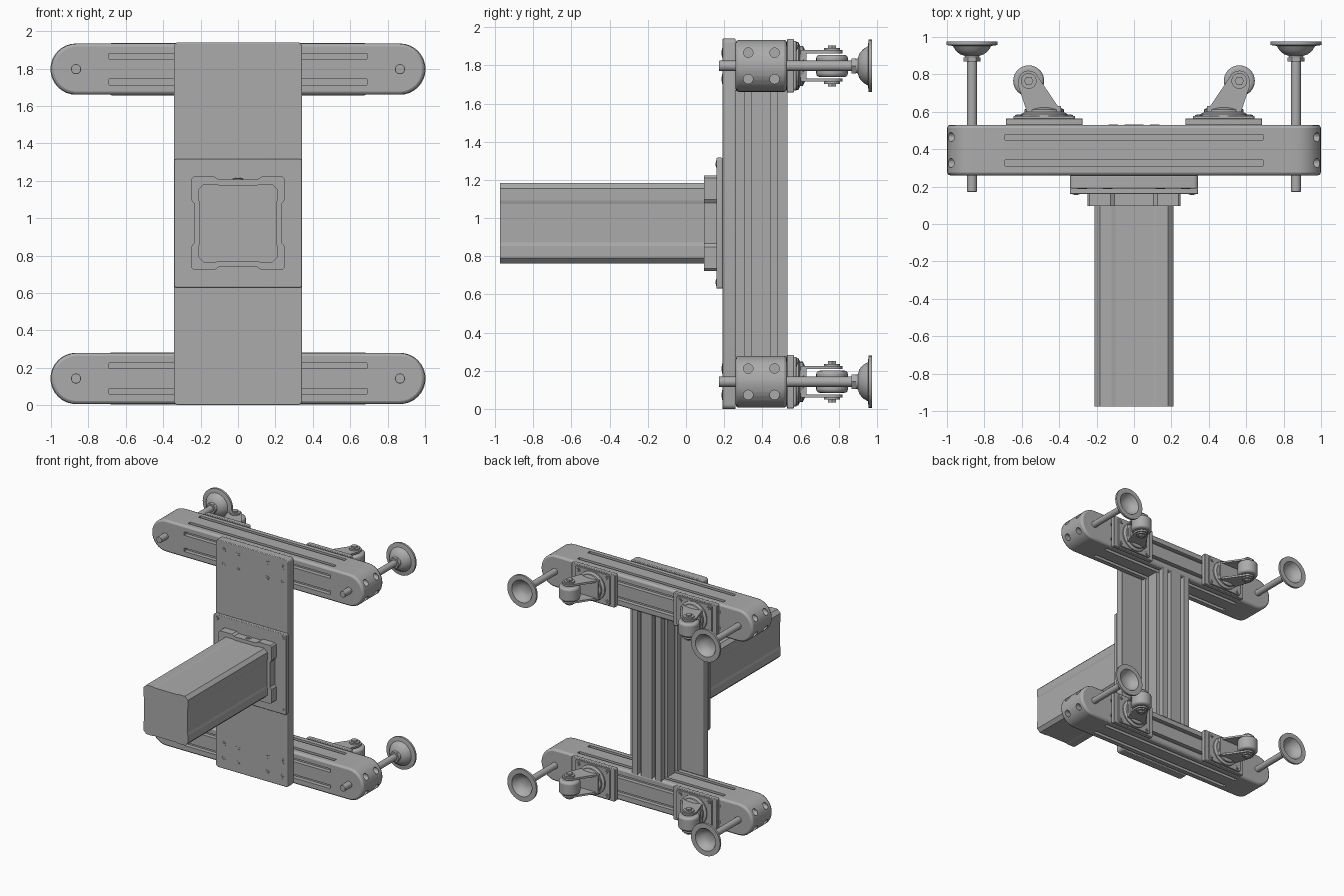
import bpy, bmesh, math
from mathutils import Vector

if "Cube" in bpy.data.objects:
    bpy.data.objects.remove(bpy.data.objects["Cube"])

grey = bpy.data.materials.new("machine grey")
grey.diffuse_color = (0.41, 0.41, 0.41, 1)
grey.use_nodes = True
grey.node_tree.nodes["Principled BSDF"].inputs["Base Color"].default_value = grey.diffuse_color

BEAM_Z = (0.143, 1.797)   # centre heights of the two cross beams
MID_Y = 0.395             # depth centre of beams and column


def place(axis, u, v, w):
    """Map profile coordinates (u, v) and extrusion w to the given axis."""
    return {'x': (w, u, v), 'y': (u, w, v), 'z': (u, v, w)}[axis]


def finish(name, bm, bevel=0.0, segs=2, smooth=True):
    bmesh.ops.recalc_face_normals(bm, faces=bm.faces)
    me = bpy.data.meshes.new(name)
    bm.to_mesh(me)
    bm.free()
    ob = bpy.data.objects.new(name, me)
    bpy.context.collection.objects.link(ob)
    me.materials.append(grey)
    if bevel:
        m = ob.modifiers.new("bevel", 'BEVEL')
        m.width, m.segments, m.limit_method = bevel, segs, 'ANGLE'
        m.angle_limit = math.radians(40)
    if smooth:
        bpy.ops.object.select_all(action='DESELECT')
        ob.select_set(True)
        bpy.context.view_layer.objects.active = ob
        bpy.ops.object.shade_smooth_by_angle(angle=math.radians(30))
    return ob


def add_prism(bm, pts, axis, a, b):
    lo = [bm.verts.new(place(axis, u, v, a)) for u, v in pts]
    hi = [bm.verts.new(place(axis, u, v, b)) for u, v in pts]
    bm.faces.new(lo)
    bm.faces.new(hi[::-1])
    n = len(pts)
    for i in range(n):
        bm.faces.new((lo[i], lo[(i + 1) % n], hi[(i + 1) % n], hi[i]))


def prism(name, pts, axis, a, b, **kw):
    bm = bmesh.new()
    add_prism(bm, pts, axis, a, b)
    return finish(name, bm, **kw)


def rect(u0, u1, v0, v1):
    return [(u0, v0), (u1, v0), (u1, v1), (u0, v1)]


def arc(cu, cv, r, a0=0, a1=360, n=24):
    last = n if a1 - a0 == 360 else n - 1
    return [(cu + r * math.cos(math.radians(a0 + (a1 - a0) * i / last)),
             cv + r * math.sin(math.radians(a0 + (a1 - a0) * i / last))) for i in range(n)]


def rounded(cu, cv, hu, hv, r):
    pts = []
    for su, sv, a in ((1, 1, 0), (-1, 1, 90), (-1, -1, 180), (1, -1, 270)):
        pts += arc(cu + su * (hu - r), cv + sv * (hv - r), r, a, a + 90, 5)
    return pts


def four_sides(side, cu, cv):
    """Repeat one top-side outline (left to right) around a square."""
    pts = []
    for _ in range(4):
        pts += [(cu + u, cv + v) for u, v in side]
        side = [(v, -u) for u, v in side]
    return pts


def lathe_y(name, cx, cz, profile, n=32):
    """Revolve (radius, y) points around an axis parallel to y."""
    bm = bmesh.new()
    vs = [bm.verts.new((cx + r, y, cz)) for r, y in profile]
    es = [bm.edges.new(p) for p in zip(vs, vs[1:])]
    bmesh.ops.spin(bm, geom=vs + es, cent=(cx, 0, cz), axis=(0, 1, 0),
                   angle=math.tau, steps=n, use_duplicate=False)
    bmesh.ops.remove_doubles(bm, verts=bm.verts, dist=1e-5)
    return finish(name, bm)


def bolt(name, u, v, r, axis, base, tip):
    """Ring washer with a hexagonal head in its middle."""
    prism(name + "_ring", arc(u, v, r, n=20), axis, base, base + (tip - base) * 0.5)
    prism(name + "_head", arc(u, v, r * 0.6, n=6), axis, base, tip, smooth=False)


# Cross beams: rounded ends, with slots and end holes cut in
for zc in BEAM_Z:
    outline = arc(0.863, zc, 0.136, -90, 90, 17) + arc(-0.863, zc, 0.136, 90, 270, 17)
    beam = prism("cross_beam", outline, 'y', 0.26, 0.53, bevel=0.016)
    bm = bmesh.new()
    for d in (-0.069, 0.069):
        for s in (-1, 1):
            z0, z1 = sorted((zc + s * 0.1, zc + s * 0.2))
            add_prism(bm, rect(-0.69, 0.69, MID_Y + d - 0.015, MID_Y + d + 0.015), 'z', z0, z1)
            y0, y1 = sorted((MID_Y + s * 0.1, MID_Y + s * 0.2))
            add_prism(bm, rect(-0.69, 0.69, zc + d - 0.015, zc + d + 0.015), 'y', y0, y1)
            x0, x1 = sorted((s * 0.9, s * 1.1))
            for e in (-0.069, 0.069):
                add_prism(bm, arc(MID_Y + d, zc + e, 0.025, n=16), 'x', x0, x1)
    cutter = finish("beam_cutter", bm, smooth=False)
    cutter.hide_render = True
    cutter.hide_set(True)
    m = beam.modifiers.new("slots", 'BOOLEAN')
    m.operation, m.object, m.solver = 'DIFFERENCE', cutter, 'EXACT'

# Slotted upright column between the beams
h, side = 0.136, [(-0.136, 0.136)]
for s in (-0.068, 0.068):
    side += [(s - 0.017, h), (s - 0.017, h - 0.04), (s + 0.017, h - 0.04), (s + 0.017, h)]
prism("column", four_sides(side, 0, MID_Y), 'z', 0.27, 1.67, smooth=False)

# Tall front plate with its bolts
prism("front_plate", rounded(0, 0.97, 0.343, 0.97, 0.025), 'y', 0.19, 0.26, bevel=0.005)
for zc in BEAM_Z:
    for x in (-0.277, -0.14, 0.14, 0.277):
        for dz in (-0.069, 0.069):
            bolt("plate_bolt", x, zc + dz, 0.026, 'y', 0.19, 0.186)

# Square mounting plate, flange and protruding square housing
ZC = 0.973
prism("mounting_plate", rounded(0, ZC, 0.343, 0.343, 0.012), 'y', 0.16, 0.191, bevel=0.004)
for x in (-0.31, 0.31):
    for dz in (-0.31, 0.31):
        bolt("mount_screw", x, ZC + dz, 0.018, 'y', 0.16, 0.155)


def stepped(H, h, w, c):
    return four_sides([(-H + c, H), (-w, H), (-w + 0.02, h), (w - 0.02, h), (w, H), (H - c, H)], 0, ZC)


prism("flange", stepped(0.249, 0.235, 0.125, 0.012), 'y', 0.095, 0.162, smooth=False)
prism("housing", stepped(0.21, 0.205, 0.12, 0.028), 'y', -0.975, 0.1, smooth=False)
bolt("flange_screw", 0, 0.14, 0.026, 'z', ZC + 0.234, ZC + 0.243)

for zc in BEAM_Z:
    for s in (-1, 1):
        # Swivel casters
        cx, wx, wy = s * 0.48, s * 0.563, 0.765
        prism("caster_pad", rounded(cx, zc, 0.205, 0.14, 0.01), 'y', 0.528, 0.565, bevel=0.004)
        prism("caster_plate", rounded(cx, zc, 0.165, 0.13, 0.02), 'y', 0.56, 0.578, bevel=0.003)
        for dx in (-0.135, 0.135):
            for dz in (-0.1, 0.1):
                bolt("caster_bolt", cx + dx, zc + dz, 0.02, 'y', 0.577, 0.586)
        lathe_y("caster_swivel", cx, zc, [(0, 0.57), (0.125, 0.57), (0.125, 0.588), (0.105, 0.598),
                                          (0.105, 0.612), (0.085, 0.622), (0, 0.622)])
        fork = [(s * 0.575, 0.605), (s * 0.62, 0.74)]
        fork += [(s * u, v) for u, v in arc(0.563, wy, 0.055, -10, 160, 10)] + [(s * 0.39, 0.605)]
        for t in (-1, 1):
            z0, z1 = sorted((zc + t * 0.066, zc + t * 0.082))
            prism("caster_fork", fork, 'z', z0, z1)
            bolt("caster_axle_nut", wx, wy, 0.042, 'z', zc + t * 0.08, zc + t * 0.108)
        prism("caster_crown", rect(min(s * 0.39, s * 0.575), max(s * 0.39, s * 0.575),
                                   zc - 0.08, zc + 0.08), 'y', 0.6, 0.632)
        prism("caster_wheel", arc(wx, wy, 0.083, n=32), 'z', zc - 0.058, zc + 0.058,
              bevel=0.018, segs=3)

        # Levelling feet: rod, nut, ball joint and hollow pad
        fx = s * 0.866
        prism("foot_rod", arc(fx, zc, 0.027, n=20), 'y', 0.172, 0.89, bevel=0.003)
        prism("foot_nut", arc(fx, zc, 0.045, n=6), 'y', 0.868, 0.89, smooth=False)
        lathe_y("foot_pad", fx, zc, [(0, 0.885), (0.035, 0.885), (0.04, 0.9), (0.065, 0.908),
                                     (0.088, 0.928), (0.102, 0.952), (0.137, 0.957), (0.137, 0.975),
                                     (0.095, 0.975), (0.08, 0.945), (0.055, 0.922), (0.03, 0.914),
                                     (0, 0.912)])
